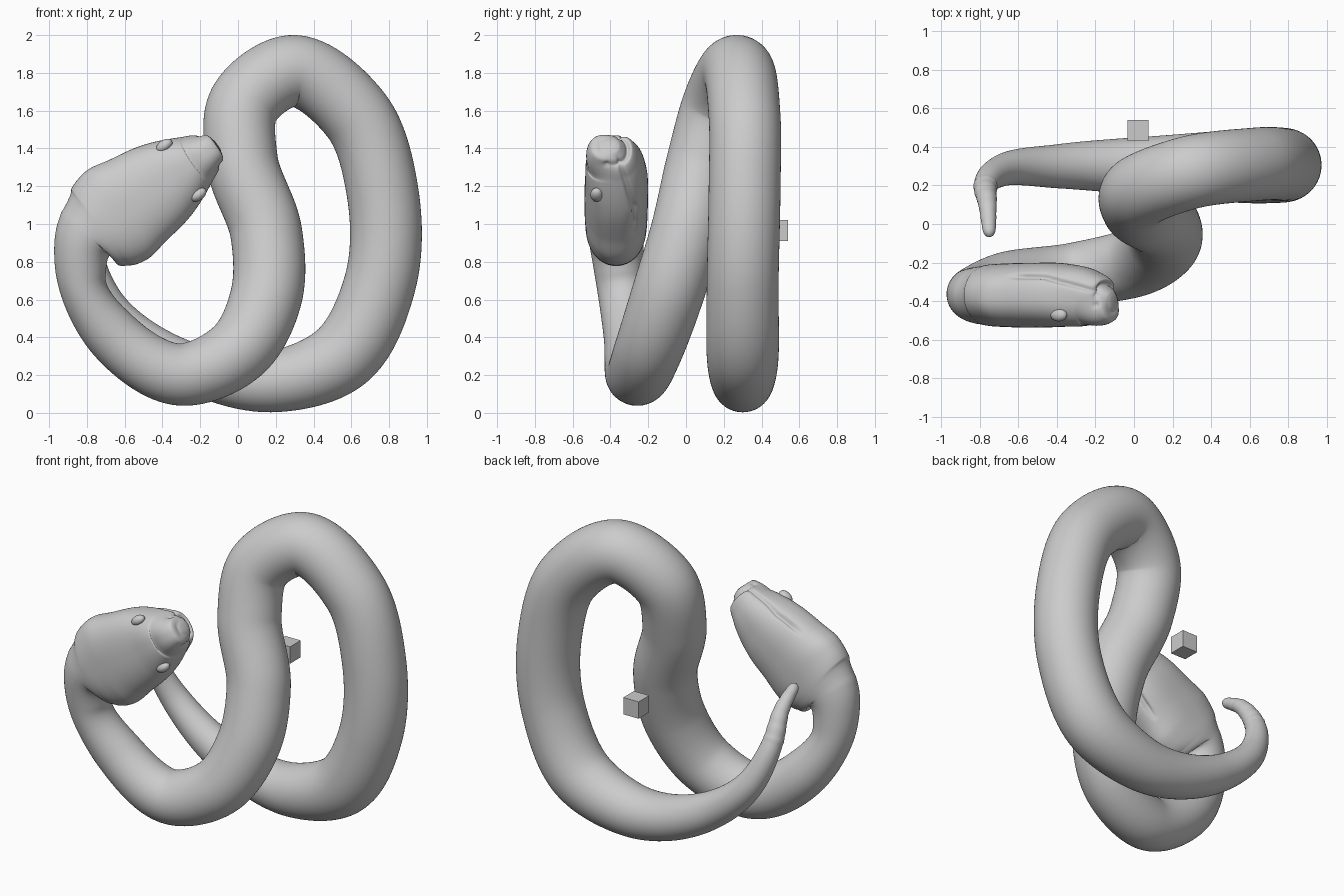
import bpy, bmesh, math
from mathutils import Vector

if "Cube" in bpy.data.objects:
    bpy.data.objects.remove(bpy.data.objects["Cube"])

SEG, SUB = 112, 16
Y = Vector((0, 1, 0))
# head frame: snout position, direction towards the snout, sideways direction
ORIGIN, AXIS, SIDE = Vector((-.12, 0, 1.41)), Vector((.82, 0, .57)), Vector((-.57, 0, .82))


def clamp(v):
    return max(0, min(1, v))


def distances(points):
    out = [0]
    for p, q in zip(points, points[1:]):
        out.append(out[-1] + (q - p).length)
    return out


# centre line from tail tip to neck
spine = [Vector(p) for p in (
    (-.75, -.065, 1.1), (-.76, .1, .99), (-.77, .2, .83), (-.68, .28, .58), (-.38, .3, .31),
    (.2, .3, .167), (.55, .3, .3), (.75, .3, .68), (.765, .31, 1.17), (.63, .31, 1.57),
    (.28, .265, 1.81), (.03, .17, 1.63), (.02, .09, 1.34), (.15, 0, .95), (.15, -.1, .62),
    (0, -.2, .33), (-.3, -.26, .203), (-.66, -.29, .41), (-.83, -.35, .72))]
dist = distances(spine)
keys = []
for p, d in zip(spine, dist):
    # the thickness grows from the tail, stays even, then narrows to the neck
    r = min(.03 + .08 * d, .19, .13 + .045 * (dist[-1] - d))
    keys.append((*p, r, r))
keys.append((-.79, -.37, .94, .19, .15))
# head sections: distance from snout, y, half width, half depth
for u, y, a, b in ((-.75, -.37, .25, .16), (-.65, -.37, .283, .165), (-.5, -.37, .262, .168),
                   (-.3, -.37, .222, .164), (-.12, -.39, .142, .14), (-.04, -.413, .095, .108),
                   (.005, -.405, .055, .06), (.015, -.405, .025, .03)):
    p = ORIGIN + AXIS * u
    keys.append((p.x, y, p.z, a, b))


def smooth_path(pts):
    """Cubic interpolation of all values, spaced by distance."""
    n = len(pts)
    t = distances([Vector(p[:3]) for p in pts])

    def slope(i, k):
        lo, hi = max(i - 1, 0), min(i + 1, n - 1)
        if hi - lo == 1:
            return (pts[hi][k] - pts[lo][k]) / (t[hi] - t[lo])
        h0, h1 = t[i] - t[lo], t[hi] - t[i]
        d0, d1 = (pts[i][k] - pts[lo][k]) / h0, (pts[hi][k] - pts[i][k]) / h1
        return (d0 * h1 + d1 * h0) / (h0 + h1)

    out = []
    for i in range(n - 1):
        h = t[i + 1] - t[i]
        count = SUB if h > .05 else 5
        for j in range(count):
            s = j / count
            w = s * s * (3 - 2 * s)
            out.append([(1 - w) * pts[i][k] + w * pts[i + 1][k]
                        + s * (1 - s) * h * ((1 - s) * slope(i, k) - s * slope(i + 1, k))
                        for k in range(5)])
    out.append(list(pts[-1]))
    return out


# snake body and head as one swept skin
path = smooth_path(keys)
pos = [Vector(p[:3]) for p in path]
travel = distances(pos)
nostrils = [ORIGIN + AXIS * -.035 + SIDE * s * .085 - Y * .42 for s in (-1, 1)]
bm = bmesh.new()
rings = []
for i, (x, y, z, a, b) in enumerate(path):
    tan = (pos[min(i + 1, len(pos) - 1)] - pos[max(i - 1, 0)]).normalized()
    side = tan.cross(Y).normalized()
    up = side.cross(tan)
    u = (pos[i] - ORIGIN).dot(AXIS)
    in_head = y < -.36 and z > .93
    power = 1 - .16 * clamp((u + .8) / .2) if in_head else 1
    # rounded tail tip and tail segments
    size = math.sqrt(1 - .95 * (1 - clamp(travel[i] / .04)) ** 2)
    if .04 < travel[i] < .38:
        size += .05 * abs(math.sin(travel[i] * math.pi / .07))
    ring = []
    for j in range(SEG):
        ang = 2 * math.pi * j / SEG
        c, s = [math.copysign(abs(v) ** power, v) for v in (math.cos(ang), math.sin(ang))]
        k = size
        if in_head:
            # mouth crease
            mouth = -.272 - .085 * clamp((u + .3) / .3)
            fade = clamp((u + .5) / .1) * clamp((.01 - u) / .03)
            k -= .11 * fade * math.exp(-((y + b * s - mouth) / .011) ** 2)
        q = pos[i] + side * a * c * k + up * b * s * k
        if in_head:
            for m in nostrils:
                q = q.lerp(pos[i], .16 * math.exp(-((q - m).length / .014) ** 2))
        ring.append(bm.verts.new(q))
    rings.append(ring)
for r0, r1 in zip(rings, rings[1:]):
    for j in range(SEG):
        n = (j + 1) % SEG
        bm.faces.new((r0[j], r0[n], r1[n], r1[j]))
for ring in (rings[0], rings[-1]):
    bm.faces.new(ring)
bmesh.ops.recalc_face_normals(bm, faces=bm.faces[:])
mesh = bpy.data.meshes.new("snake_body")
bm.to_mesh(mesh)
bm.free()
mesh.shade_smooth()
bpy.context.collection.objects.link(bpy.data.objects.new("snake_body", mesh))

# eyes, one on each side of the head
for name, s in (("eye_upper", 1), ("eye_lower", -1)):
    bpy.ops.mesh.primitive_uv_sphere_add(segments=32, ring_count=16, radius=1,
                                         location=ORIGIN + AXIS * -.22 + SIDE * s * .158 - Y * .472,
                                         rotation=(0, -math.radians(35), 0))
    eye = bpy.context.object
    eye.name = name
    eye.scale = (.048, .034, .03)
    bpy.ops.object.shade_smooth()

# small loose cube behind the coil
bpy.ops.mesh.primitive_cube_add(size=.11, location=(.02, .485, .965))
bpy.context.object.name = "small_cube"
